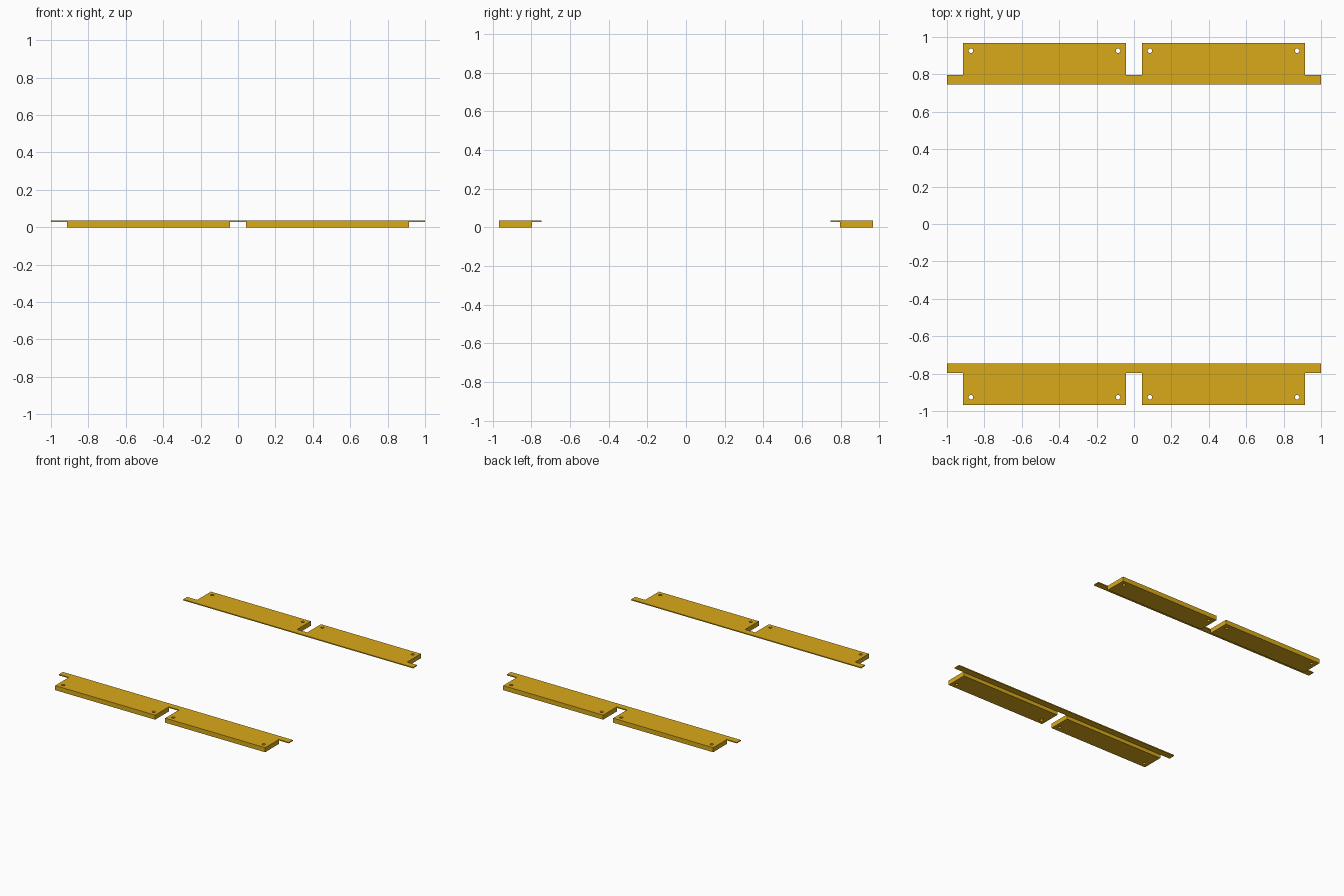
import bpy, bmesh, math

if "Cube" in bpy.data.objects:
    bpy.data.objects.remove(bpy.data.objects["Cube"])

TOP, LIP_Z = 0.036, 0.028            # top of plate, underside of lip
Y_IN, Y_STEP, Y_OUT = 0.747, 0.797, 0.967
TABS = [(-0.913, -0.044), (0.044, 0.913)]
HOLE_INSET, HOLE_Y, HOLE_R = 0.041, 0.926, 0.012

mat = bpy.data.materials.new("yellow")
mat.diffuse_color = (0.70, 0.40, 0.01, 1)
mat.use_nodes = True
mat.node_tree.nodes["Principled BSDF"].inputs["Base Color"].default_value = mat.diffuse_color


def prism(name, pts, z0, z1):
    """Extrude a flat outline between two heights."""
    bm = bmesh.new()
    face = bm.faces.new([bm.verts.new((x, y, z0)) for x, y in pts])
    ext = bmesh.ops.extrude_face_region(bm, geom=[face])
    for v in ext["geom"]:
        if isinstance(v, bmesh.types.BMVert):
            v.co.z = z1
    bmesh.ops.recalc_face_normals(bm, faces=bm.faces)
    me = bpy.data.meshes.new(name)
    bm.to_mesh(me)
    bm.free()
    ob = bpy.data.objects.new(name, me)
    bpy.context.collection.objects.link(ob)
    return ob


def box(name, x0, x1, y0, y1, z0, z1):
    return prism(name, [(x0, y0), (x1, y0), (x1, y1), (x0, y1)], z0, z1)


def boolean(ob, cutter, op):
    m = ob.modifiers.new(op.lower(), 'BOOLEAN')
    m.operation, m.object, m.solver = op, cutter, 'EXACT'
    bpy.context.view_layer.objects.active = ob
    bpy.ops.object.modifier_apply(modifier=m.name)
    bpy.data.objects.remove(cutter)


for side, name in ((-1, "front_bracket"), (1, "back_bracket")):
    # thin lip running the full length
    plate = box(name, -1, 1, *sorted((side * Y_IN, side * (Y_STEP + 0.0))), LIP_Z, TOP)
    # two thick tabs, starting at the step
    for x0, x1 in TABS:
        tab = box("tab", x0, x1, *sorted((side * Y_STEP, side * Y_OUT)), 0, TOP)
        boolean(plate, tab, 'UNION')
        # screw holes in the outer corners
        for hx in (x0 + HOLE_INSET, x1 - HOLE_INSET):
            ring = [(hx + HOLE_R * math.cos(a * math.tau / 24),
                     side * HOLE_Y + HOLE_R * math.sin(a * math.tau / 24)) for a in range(24)]
            boolean(plate, prism("hole", ring, -0.1, 0.1), 'DIFFERENCE')
    plate.data.materials.clear()
    plate.data.materials.append(mat)
